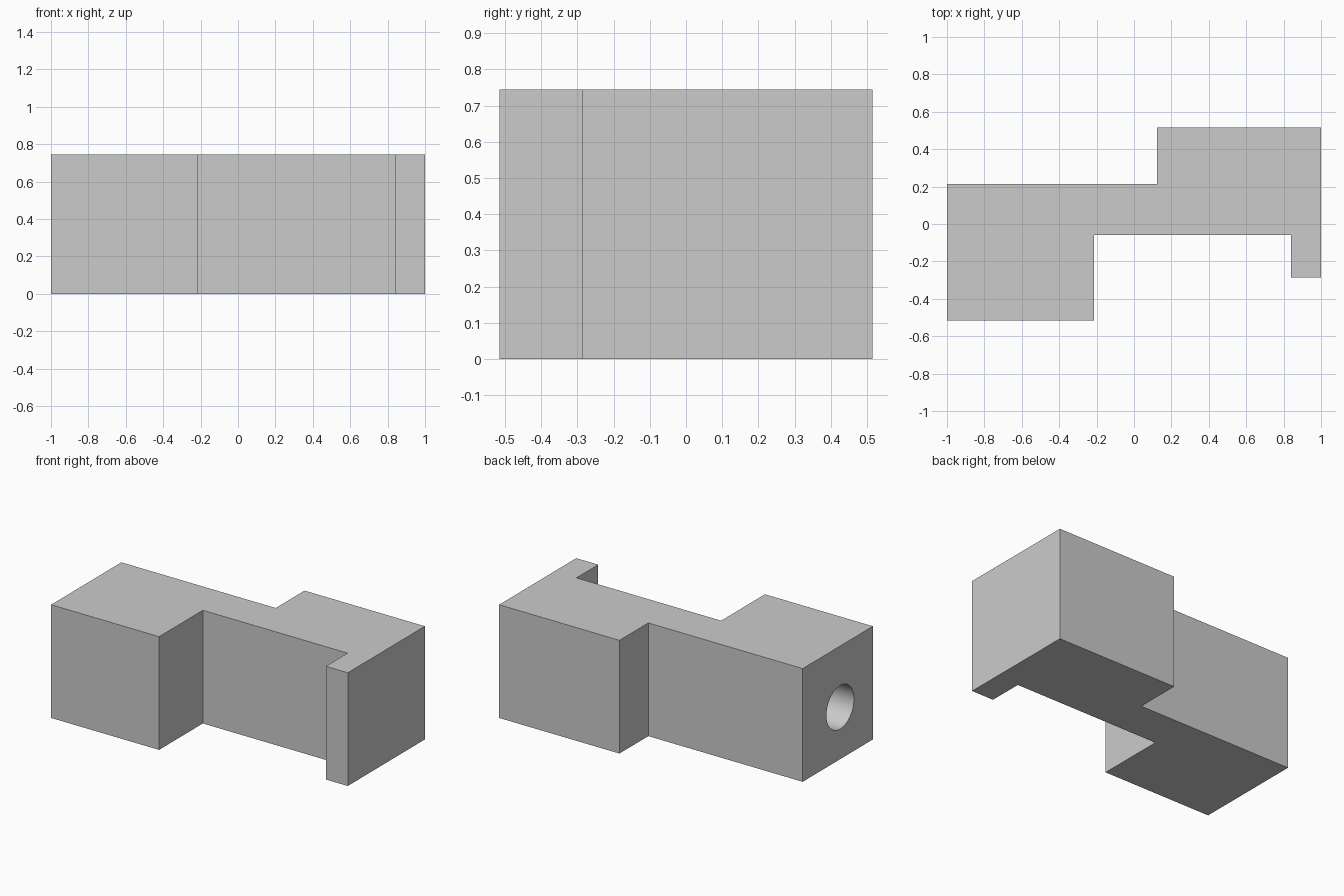
import bpy, bmesh
from math import pi

cube = bpy.data.objects.get("Cube")
if cube:
    bpy.data.objects.remove(cube, do_unlink=True)

HEIGHT = 0.745
STEP_X = -0.214  # inner face of the bored block

grey = bpy.data.materials.new("light_grey")
grey.use_nodes = True
colour = (0.6, 0.6, 0.6, 1)
grey.diffuse_color = colour
grey.node_tree.nodes["Principled BSDF"].inputs["Base Color"].default_value = colour

# Stepped plan outline, extruded upward
outline = [(-1, -0.515), (STEP_X, -0.515), (STEP_X, -0.06), (0.84, -0.06),
           (0.84, -0.287), (1, -0.287), (1, 0.515), (0.124, 0.515),
           (0.124, 0.215), (-1, 0.215)]
bm = bmesh.new()
base = bm.faces.new([bm.verts.new((x, y, 0)) for x, y in outline])
top = bmesh.ops.extrude_face_region(bm, geom=[base])["geom"]
bmesh.ops.translate(bm, vec=(0, 0, HEIGHT),
                    verts=[v for v in top if isinstance(v, bmesh.types.BMVert)])
bmesh.ops.recalc_face_normals(bm, faces=bm.faces[:])
mesh = bpy.data.meshes.new("stepped_body")
bm.to_mesh(mesh)
bm.free()
body = bpy.data.objects.new("stepped_body", mesh)
bpy.context.collection.objects.link(body)
mesh.materials.append(grey)

# Round bore through the large block, stopping at its inner face
start = -1.1
bpy.ops.mesh.primitive_cylinder_add(
    vertices=64, radius=0.143, depth=STEP_X - start,
    location=((STEP_X + start) / 2, -0.175, 0.342), rotation=(0, pi / 2, 0))
cutter = bpy.context.object
cutter.name = "bore_cutter"
cutter.data.materials.append(grey)

bore = body.modifiers.new("bore", "BOOLEAN")
bore.operation = "DIFFERENCE"
bore.solver = "EXACT"
bore.object = cutter
bpy.ops.object.select_all(action="DESELECT")
body.select_set(True)
bpy.context.view_layer.objects.active = body
bpy.ops.object.modifier_apply(modifier=bore.name)
bpy.data.objects.remove(cutter, do_unlink=True)
bpy.ops.object.shade_smooth_by_angle()
